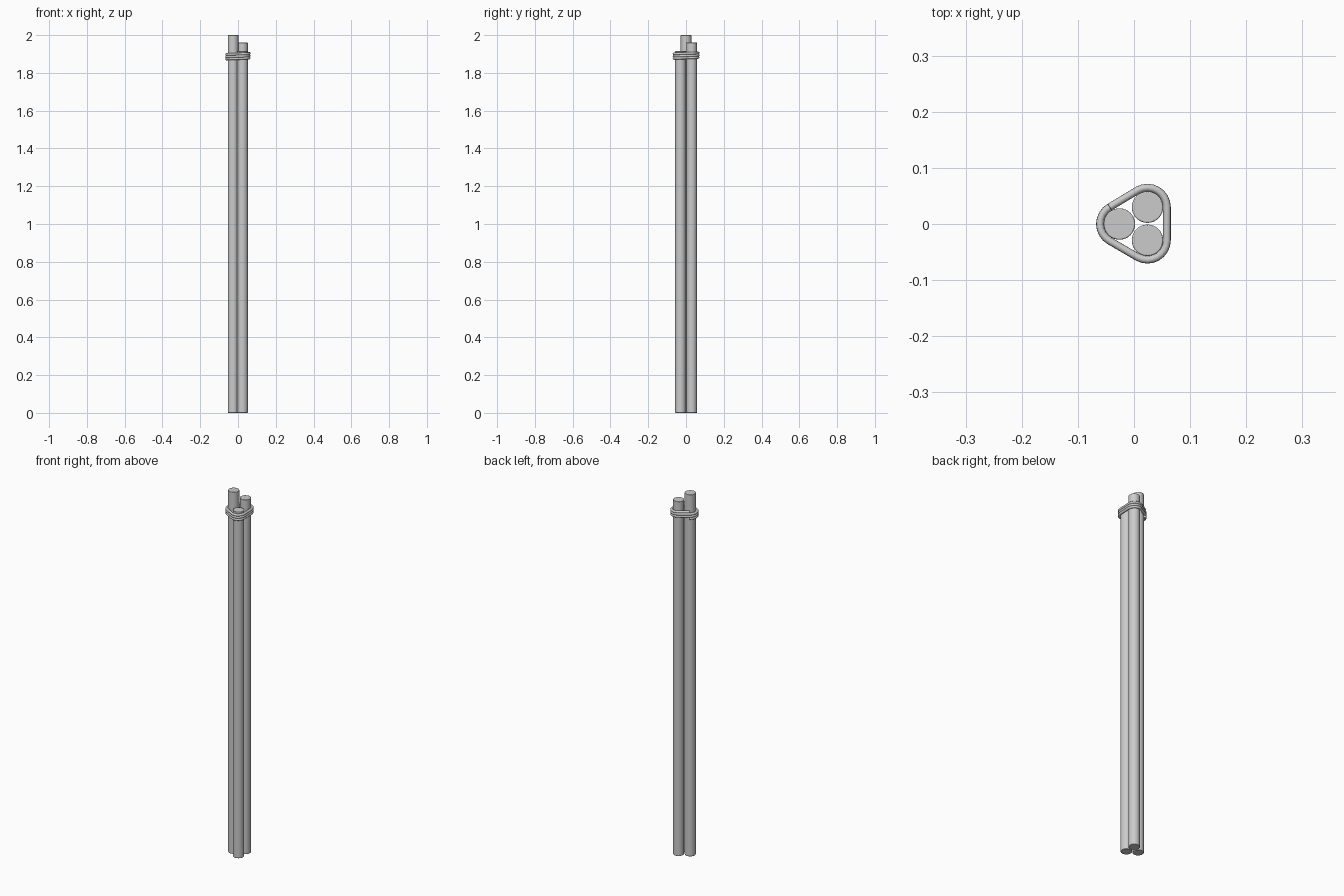
import bpy, math
from mathutils import Vector

if "Cube" in bpy.data.objects:
    bpy.data.objects.remove(bpy.data.objects["Cube"])

grey = bpy.data.materials.new("light_grey")
grey.use_nodes = True
colour = (0.6, 0.6, 0.6, 1)
grey.diffuse_color = colour
grey.node_tree.nodes["Principled BSDF"].inputs["Base Color"].default_value = colour

R_POLE, R_ROPE = 0.028, 0.0068


# Three upright poles of uneven length
def pole(name, x, y, height):
    bpy.ops.mesh.primitive_cylinder_add(
        vertices=32, radius=R_POLE, depth=height, location=(x, y, height / 2))
    ob = bpy.context.object
    ob.name = name
    ob.data.materials.append(grey)
    bevel = ob.modifiers.new("soft_rim", "BEVEL")
    bevel.width = 0.002
    bevel.segments = 2
    bevel.limit_method = "ANGLE"
    bpy.ops.object.shade_smooth_by_angle(angle=math.radians(50))


centres = [(-0.026, 0), (0.024, -0.029), (0.024, 0.03)]
names = ["tall_pole", "short_pole", "middle_pole"]
for name, (x, y), height in zip(names, centres, (2.0, 1.915, 1.96)):
    pole(name, x, y, height)


# Binding rope: a rounded triangle wound round the poles as a rising coil
reach = R_POLE + R_ROPE
loop = []
for (cx, cy), middle in zip(centres, (180, 300, 420)):
    for step in range(-4, 5):
        a = math.radians(middle + step * 15)
        loop.append(Vector((cx + reach * math.cos(a), cy + reach * math.sin(a), 0)))

turns, low, high = 3, 1.872, 1.908
path, lengths, total = [], [], 0
for i in range(turns * len(loop) + 1):
    p = loop[i % len(loop)].copy()
    if path:
        total += (p - path[-1]).length
    path.append(p)
    lengths.append(total)

curve = bpy.data.curves.new("binding_rope", "CURVE")
curve.dimensions = "3D"
curve.bevel_depth = R_ROPE
curve.bevel_resolution = 3
curve.use_fill_caps = True
spline = curve.splines.new("POLY")
spline.points.add(len(path) - 1)
for point, p, d in zip(spline.points, path, lengths):
    point.co = (p.x, p.y, low + (high - low) * d / total, 1)
spline.use_smooth = True
curve.materials.append(grey)
rope = bpy.data.objects.new("binding_rope", curve)
bpy.context.collection.objects.link(rope)
